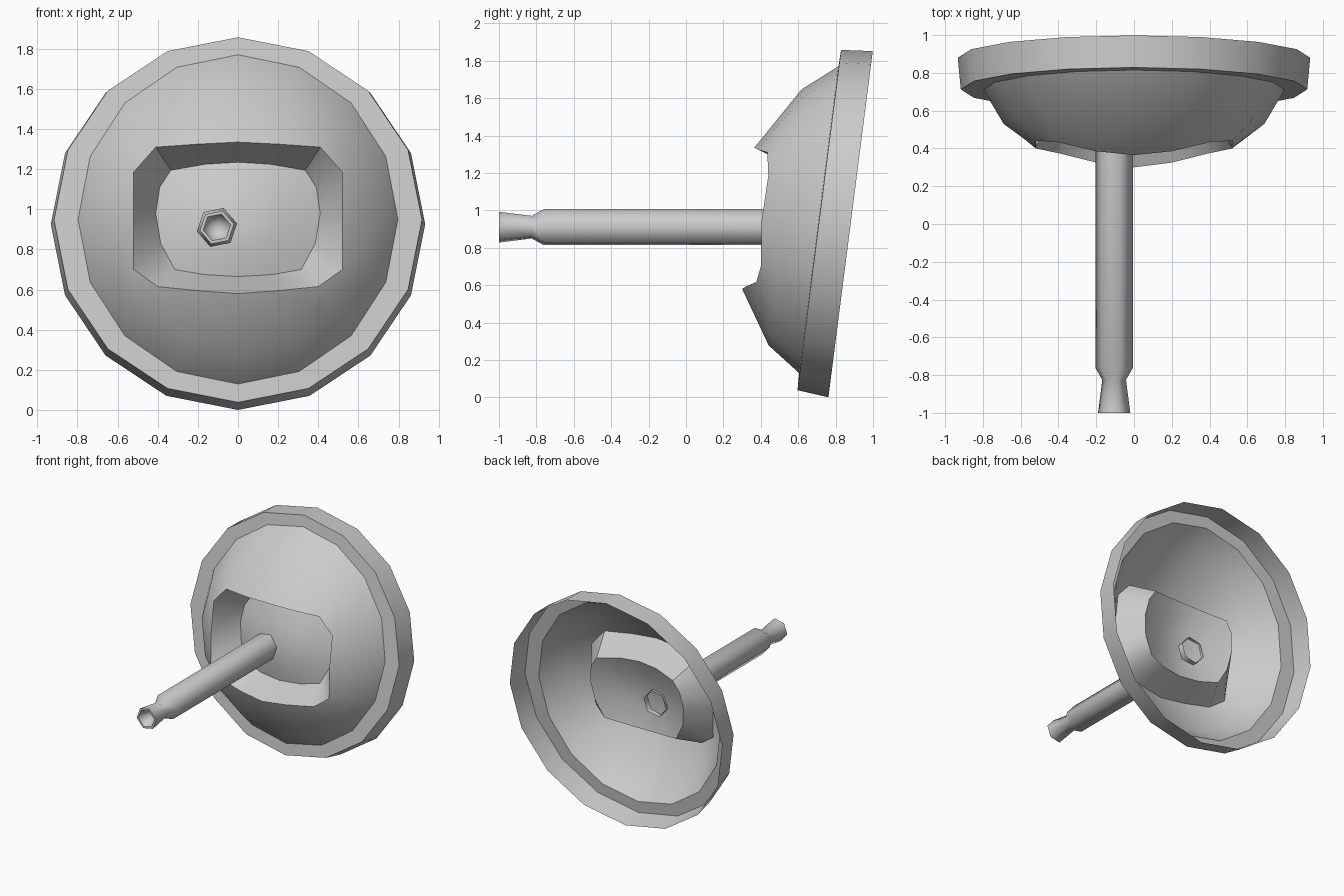
import bpy, bmesh, math

if "Cube" in bpy.data.objects:
    bpy.data.objects.remove(bpy.data.objects["Cube"])

TILT = math.radians(7.3)
N = 16


def loft(name, rings, tip=None, angle=30):
    """Skin matching closed rings, optionally ending in a point."""
    bm = bmesh.new()
    vs = [[bm.verts.new(p) for p in ring] for ring in rings]
    n = len(rings[0])
    for a, b in zip(vs, vs[1:]):
        for i in range(n):
            j = (i + 1) % n
            bm.faces.new((a[i], a[j], b[j], b[i]))
    if tip:
        t = bm.verts.new(tip)
        for i in range(n):
            bm.faces.new((vs[-1][i], vs[-1][(i + 1) % n], t))
    bmesh.ops.recalc_face_normals(bm, faces=bm.faces)
    me = bpy.data.meshes.new(name)
    bm.to_mesh(me)
    bm.free()
    ob = bpy.data.objects.new(name, me)
    bpy.context.collection.objects.link(ob)
    bpy.ops.object.select_all(action='DESELECT')
    ob.select_set(True)
    bpy.context.view_layer.objects.active = ob
    bpy.ops.object.shade_smooth_by_angle(angle=math.radians(angle))
    return ob


def tilted_ring(rx, rz, cy, cz):
    out = []
    for i in range(N):
        t = 2 * math.pi * i / N
        u = rz * math.cos(t)
        out.append((rx * math.sin(t), cy + u * math.sin(TILT), cz + u * math.cos(TILT)))
    return out


def mirrored(half):
    """Complete an outline given from top centre to bottom centre on the +x side."""
    return half + [(-x, y, z) for x, y, z in half[-2:0:-1]]


def floor_y(x, z):
    d = z - 0.95
    return 0.495 + 0.127 * d + 0.69 * (x * x + d * d)


# Hollow rim: outer band and front ledge
seam = tilted_ring(0.797, 0.827, 0.71, 0.95)
loft("dish_rim", [tilted_ring(0.933, 0.933, 0.88, 0.926),
                  tilted_ring(0.917, 0.917, 0.7125, 0.948), seam])

# Domed shell with a rounded rectangular recess and bulging recess floor
edge = mirrored([(0, .365, 1.335), (.2, .385, 1.325), (.41, .435, 1.31),
                 (.52, .44, 1.185), (.52, .405, .95), (.52, .40, .70),
                 (.40, .375, .615), (.2, .325, .595), (0, .30, .58)])
inner = [(0, 1.235), (.16, 1.225), (.335, 1.195), (.39, 1.11), (.41, .98),
         (.385, .83), (.315, .70), (.17, .675), (0, .665)]


def floor_ring(s):
    pts = [(x * s, 0.95 + (z - 0.95) * s) for x, z in inner]
    return mirrored([(x, floor_y(x, z), z) for x, z in pts])


loft("dish_shell",
     [seam, tilted_ring(0.69, 0.69, 0.53, 0.962), edge,
      floor_ring(1), floor_ring(0.5)],
     tip=(0, floor_y(0, 0.95), 0.95), angle=40)


# Hexagonal feed rod, open at the back, with a flared cup at the front
def hex_ring(r, y):
    a0 = math.radians(11)
    return [(-0.105 + r * math.cos(a0 + k * math.pi / 3), y,
             0.91 + r * math.sin(a0 + k * math.pi / 3)) for k in range(6)]


loft("feed_rod", [hex_ring(r, y) for r, y in
                  ((.102, .54), (.102, -.76), (.064, -.825), (.087, -1.0), (.07, -1.0))],
     tip=(-0.105, -0.84, 0.91), angle=65)
